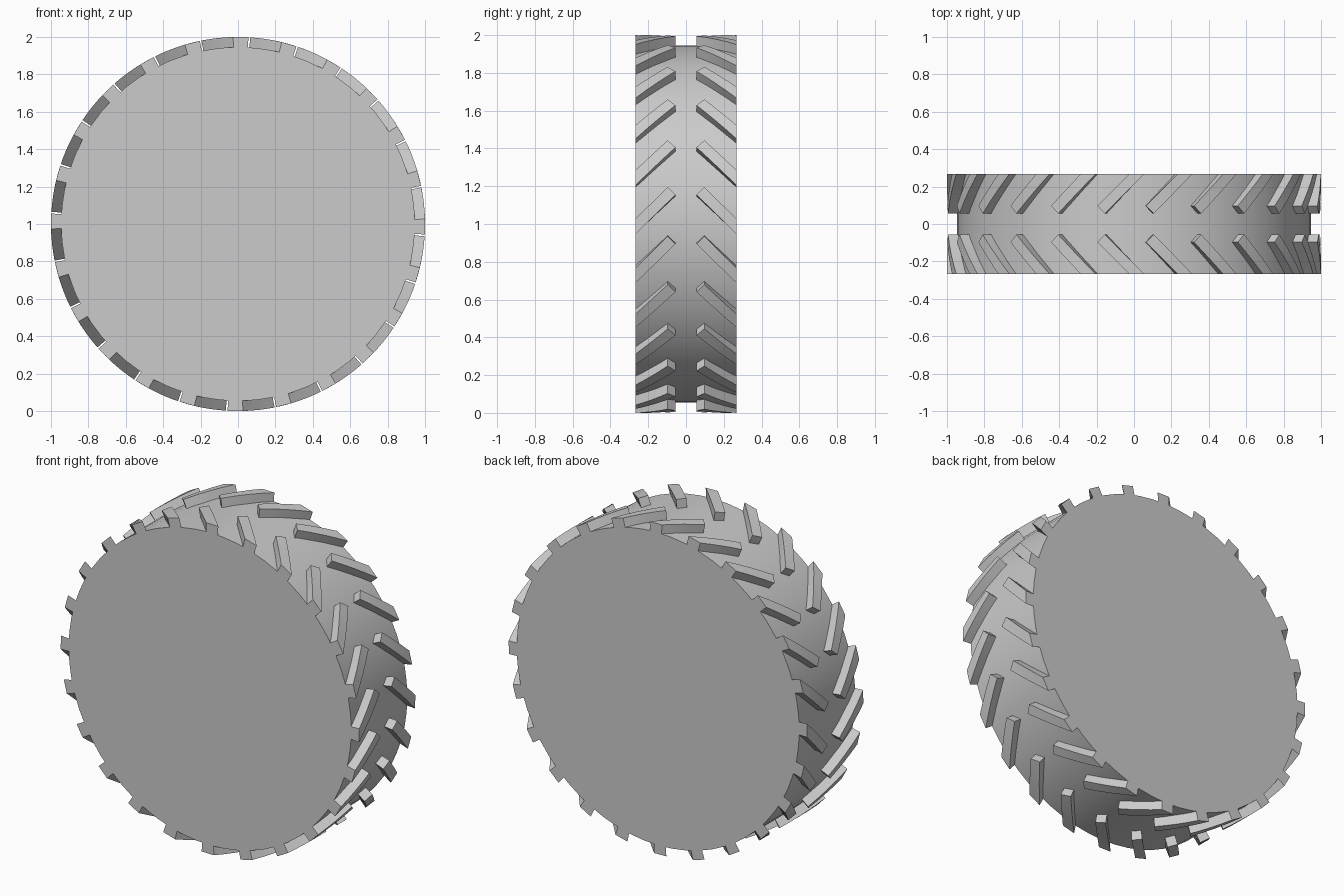
import bpy
import bmesh
from math import sin, cos, radians

cube = bpy.data.objects.get("Cube")
if cube:
    bpy.data.objects.remove(cube, do_unlink=True)

HALF_WIDTH = 0.268     # half the tyre width
GROOVE = 0.056         # half the clear band in the middle
DRUM_RADIUS = 0.946
LUG_RADIUS = 1.0
LUG_COUNT = 24
LUG_CUT = 0.041        # offset of the square-cut inner corner
LUG_START = -0.197     # arc position of the leading corner at the top
STEPS = 4              # segments along each lug

grey = bpy.data.materials.new("plain grey")
grey.use_nodes = True
colour = (0.6, 0.6, 0.6, 1)
grey.diffuse_color = colour
grey.node_tree.nodes["Principled BSDF"].inputs["Base Color"].default_value = colour


def finish(bm, name):
    """Turn a bmesh into a named, shaded object."""
    bmesh.ops.recalc_face_normals(bm, faces=bm.faces)
    mesh = bpy.data.meshes.new(name)
    bm.to_mesh(mesh)
    bm.free()
    mesh.materials.append(grey)
    obj = bpy.data.objects.new(name, mesh)
    bpy.context.collection.objects.link(obj)
    bpy.ops.object.select_all(action="DESELECT")
    obj.select_set(True)
    bpy.context.view_layer.objects.active = obj
    bpy.ops.object.shade_smooth_by_angle(angle=radians(30))
    return obj


def wrap(arc, y, radius, turn):
    """Place a point of the flat tread onto the wheel, clockwise from the top."""
    a = arc + turn
    return (radius * sin(a), y, 1 + radius * cos(a))


def add_lug(bm, turn):
    """A slanted bar, square at the inner end and flush with the side wall."""
    rings = []
    for i in range(STEPS + 1):
        t = i / STEPS
        ring = []
        for arc, depth in ((LUG_START, GROOVE + LUG_CUT), (LUG_START + LUG_CUT, GROOVE)):
            run = (HALF_WIDTH - depth) * t
            ring.append((arc + run, -depth - run))
        lead, trail = ring
        corners = [(lead, DRUM_RADIUS - 0.012), (lead, LUG_RADIUS),
                   (trail, LUG_RADIUS), (trail, DRUM_RADIUS - 0.012)]
        rings.append([bm.verts.new(wrap(*p, r, turn)) for p, r in corners])
    for a, b in zip(rings, rings[1:]):
        for k in range(4):
            n = (k + 1) % 4
            bm.faces.new((a[k], a[n], b[n], b[k]))
    bm.faces.new(rings[0])
    bm.faces.new(rings[-1])


# Solid drum
bm = bmesh.new()
bmesh.ops.create_cone(bm, cap_ends=True, segments=64, radius1=DRUM_RADIUS,
                      radius2=DRUM_RADIUS, depth=2 * HALF_WIDTH)
for v in bm.verts:
    x, y, z = v.co
    v.co = (x, z, 1 + y)
finish(bm, "tyre_drum")

# Chevron tread: front row of lugs, mirrored to the back
bm = bmesh.new()
for n in range(LUG_COUNT):
    add_lug(bm, radians(360 * n / LUG_COUNT))
tread = finish(bm, "tread_lugs")
mirror = tread.modifiers.new("back row", "MIRROR")
mirror.use_axis = (False, True, False)
mirror.use_mirror_merge = False
